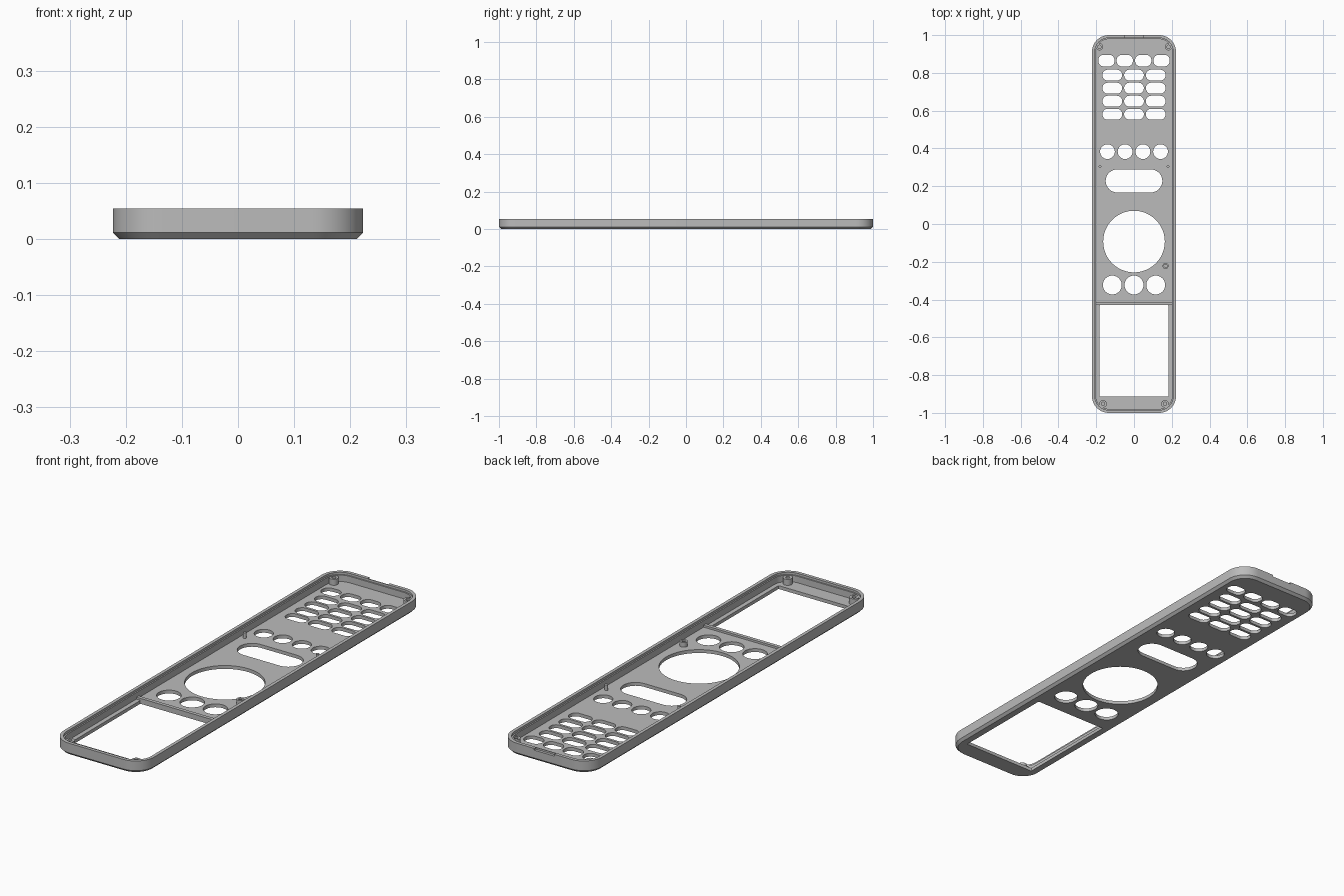
import bpy, bmesh, math

if "Cube" in bpy.data.objects:
    bpy.data.objects.remove(bpy.data.objects["Cube"])

grey = bpy.data.materials.new("grey plastic")
grey.diffuse_color = (0.5, 0.5, 0.5, 1)
grey.use_nodes = True
grey.node_tree.nodes["Principled BSDF"].inputs["Base Color"].default_value = grey.diffuse_color


def outline(cx, cy, hx, hy, r, seg):
    """Rounded rectangle as a counter-clockwise list of points."""
    pts = []
    for i, (sx, sy) in enumerate([(1, 1), (-1, 1), (-1, -1), (1, -1)]):
        for k in range(seg + 1):
            a = math.pi / 2 * (i + k / seg)
            p = (cx + sx * (hx - r) + r * math.cos(a),
                 cy + sy * (hy - r) + r * math.sin(a))
            if not pts or math.dist(p, pts[-1]) > 1e-5:
                pts.append(p)
    if math.dist(pts[0], pts[-1]) < 1e-5:
        pts.pop()
    return pts


def loft(bm, cx, cy, hx, hy, r, rings, seg=10):
    """Closed solid through rings given as (inset, z)."""
    loops = [[bm.verts.new((x, y, z)) for x, y in
              outline(cx, cy, hx - d, hy - d, r - d, seg)] for d, z in rings]
    n = len(loops[0])
    for lo, hi in zip(loops, loops[1:]):
        for i in range(n):
            j = (i + 1) % n
            bm.faces.new((lo[i], lo[j], hi[j], hi[i]))
    bm.faces.new(loops[0][::-1])
    bm.faces.new(loops[-1])


def finish(bm, name, smooth=True):
    bmesh.ops.recalc_face_normals(bm, faces=bm.faces)
    me = bpy.data.meshes.new(name)
    bm.to_mesh(me)
    bm.free()
    me.materials.append(grey)
    ob = bpy.data.objects.new(name, me)
    bpy.context.collection.objects.link(ob)
    if smooth:
        shade(ob)
    return ob


def shade(ob):
    bpy.ops.object.select_all(action='DESELECT')
    ob.select_set(True)
    bpy.context.view_layer.objects.active = ob
    bpy.ops.object.shade_smooth_by_angle(angle=math.radians(30))


FLOOR = 0.015

# Tray shell: chamfered base, outer wall, stepped rim, inner floor
bm = bmesh.new()
loft(bm, 0, 0, 0.223, 1.0, 0.09,
     [(0.011, 0), (0, 0.011), (0, 0.054), (0.015, 0.054),
      (0.015, 0.044), (0.021, 0.044), (0.021, FLOOR)], 12)
shell = finish(bm, "remote_shell", False)

# Openings: one cutter holding every button hole
bm = bmesh.new()


def hole(x, y, hx, hy, r, seg=10):
    loft(bm, x, y, hx, hy, r, [(0, -0.02), (0, 0.035)], seg)


for x in (-0.146, -0.049, 0.049, 0.146):
    hole(x, 0.865, 0.043, 0.031, 0.029)          # top row
    hole(x * 0.963, 0.383, 0.039, 0.039, 0.039)  # small round row
for x in (-0.115, 0, 0.115):
    for row in range(4):
        hole(x, 0.788 - 0.069 * row, 0.052, 0.029, 0.028)  # keypad
    hole(x, -0.323, 0.05, 0.05, 0.05)            # lower round row
hole(0, 0.228, 0.15, 0.061, 0.061)               # wide slot
hole(0, -0.093, 0.163, 0.163, 0.163, 18)         # navigation ring
hole(0, -0.671, 0.182, 0.242, 0.004, 3)          # window
loft(bm, 0, 1.0, 0.05, 0.012, 0.001, [(0, 0.046), (0, 0.07)], 1)  # rim notch
cutter = finish(bm, "opening_cutter", False)
cutter.hide_render = True

mod = shell.modifiers.new("openings", 'BOOLEAN')
mod.operation = 'DIFFERENCE'
mod.solver = 'EXACT'
mod.object = cutter
bpy.context.view_layer.objects.active = shell
bpy.ops.object.modifier_apply(modifier=mod.name)
bpy.data.objects.remove(cutter)
shade(shell)


def post(name, x, y, r, bore, top):
    """Screw post with a blind bore."""
    b = bmesh.new()
    rings = [(0, FLOOR - 0.004), (0, top)]
    if bore:
        rings += [(r - bore, top), (r - bore, FLOOR + 0.003)]
    loft(b, x, y, r, r, r, rings, 6)
    finish(b, name)


# Screw posts and locating pegs
for side, s in (("left", -1), ("right", 1)):
    post("top_post_" + side, s * 0.183, 0.938, 0.019, 0.009, 0.042)
    post("bottom_post_" + side, s * 0.164, -0.952, 0.02, 0.009, 0.042)
    post("locating_peg_" + side, s * 0.18, 0.305, 0.007, 0, 0.04)
post("centre_post", 0.167, -0.222, 0.016, 0.008, 0.036)

# Low rib along the head of the window
bm = bmesh.new()
loft(bm, 0, -0.421, 0.203, 0.008, 0.001, [(0, FLOOR - 0.004), (0, 0.024)], 1)
finish(bm, "window_rib")
